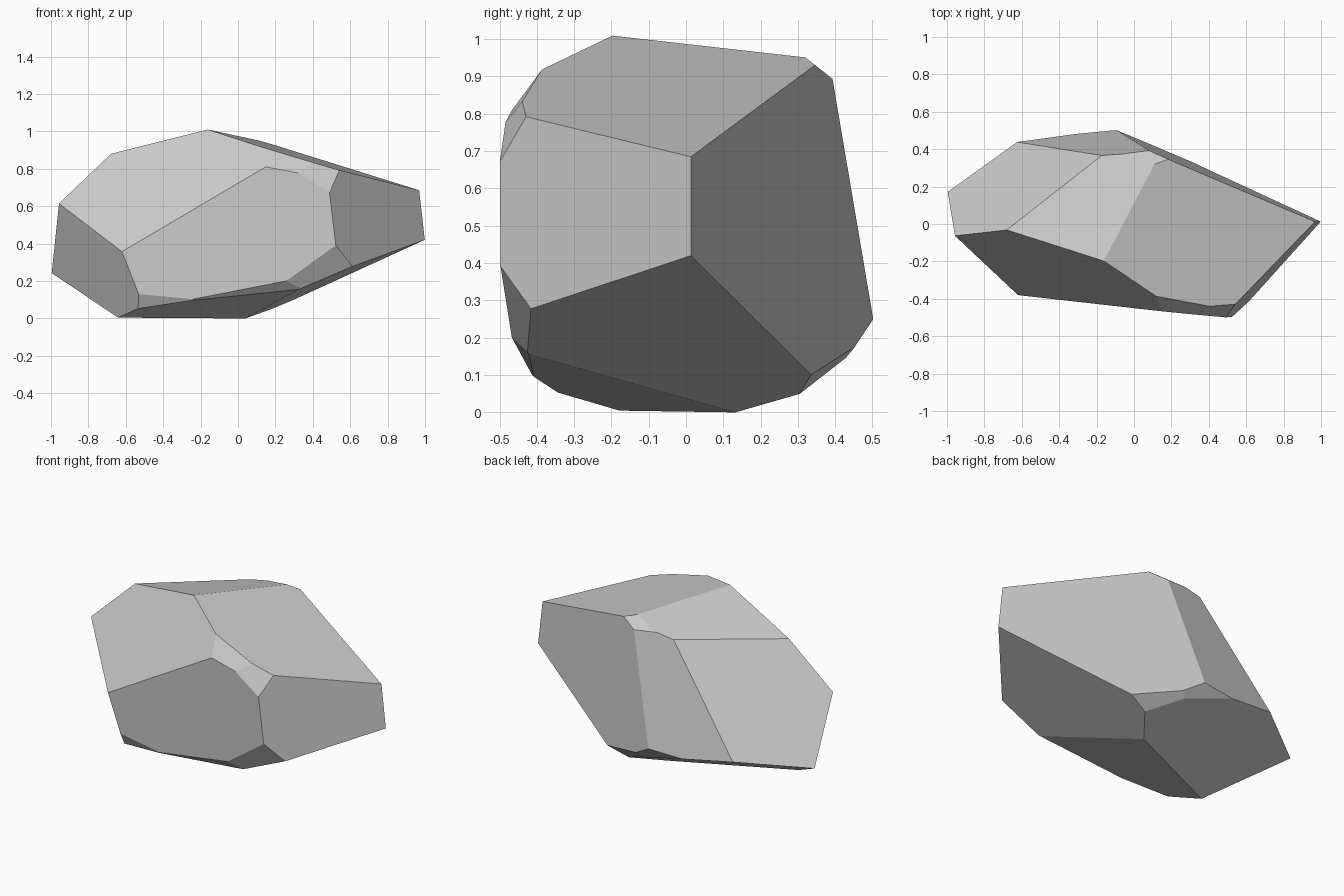
import bpy
import bmesh
from mathutils import Vector

if "Cube" in bpy.data.objects:
    bpy.data.objects.remove(bpy.data.objects["Cube"], do_unlink=True)

# Large facets of the stone: outward direction and offset from the origin
main_facets = {
    "top right": ((.295, -.042, 1), .970),
    "top left": ((-.184, .209, 1), .998),
    "front shoulder": ((-.474, -1, .613), .893),
    "front": ((-.102, -1, -.018), .437),
    "front left end": ((-1, -.759, -.375), .775),
    "front right end": ((1, -.939, .113), 1.034),
    "back right": ((1, 2.275, .113), 1.075),
    "back": ((-.108, 1, .199), .562),
    "back left end": ((-.545, .682, .488), .778),
    "underside front": ((.098, -.23, -1), -.026),
    "underside back": ((-.217, .46, -1), .053),
    "underside right": ((.431, -.056, -1), .010),
}

# Small worn chips along the edges
chips = {
    "upper front": ((.04, -1, .75), 1.08),
    "upper front corner": ((.22, -1, .49), .936),
    "lower front corner": ((.257, -1, -.516), .430),
    "lower front": ((.07, -1, -.9), .305),
    "lower front left": ((-.15, -1, -.54), .395),
    "lower left tip": ((-.3, -.6, -1), .320),
    "upper back": ((0, .79, 1), 1.204),
    "lower back right": ((.16, 1, -.98), .285),
    "lower back": ((-.05, 1, -.75), .320),
}


def slice_off(bm, direction, offset):
    """Cut away everything beyond the plane and cap the opening."""
    normal = Vector(direction)
    point = normal * (offset / normal.length_squared)
    geometry = bm.verts[:] + bm.edges[:] + bm.faces[:]
    cut = bmesh.ops.bisect_plane(bm, geom=geometry, dist=1e-5, plane_co=point,
                                 plane_no=normal, clear_outer=True)
    rim = [e for e in cut["geom_cut"] if isinstance(e, bmesh.types.BMEdge)]
    if rim:
        bmesh.ops.contextual_create(bm, geom=rim)


# Carve the stone from a block
bm = bmesh.new()
bmesh.ops.create_cube(bm, size=4)
for facets in (main_facets, chips):
    for direction, offset in facets.values():
        slice_off(bm, direction, offset)
bmesh.ops.remove_doubles(bm, verts=bm.verts, dist=.002)
bmesh.ops.recalc_face_normals(bm, faces=bm.faces)

mesh = bpy.data.meshes.new("stone")
bm.to_mesh(mesh)
bm.free()
stone = bpy.data.objects.new("stone", mesh)
bpy.context.collection.objects.link(stone)

# Plain grey stone colour
grey = bpy.data.materials.new("stone grey")
grey.use_nodes = True
colour = (.6, .6, .6, 1)
grey.diffuse_color = colour
grey.node_tree.nodes["Principled BSDF"].inputs["Base Color"].default_value = colour
mesh.materials.append(grey)
